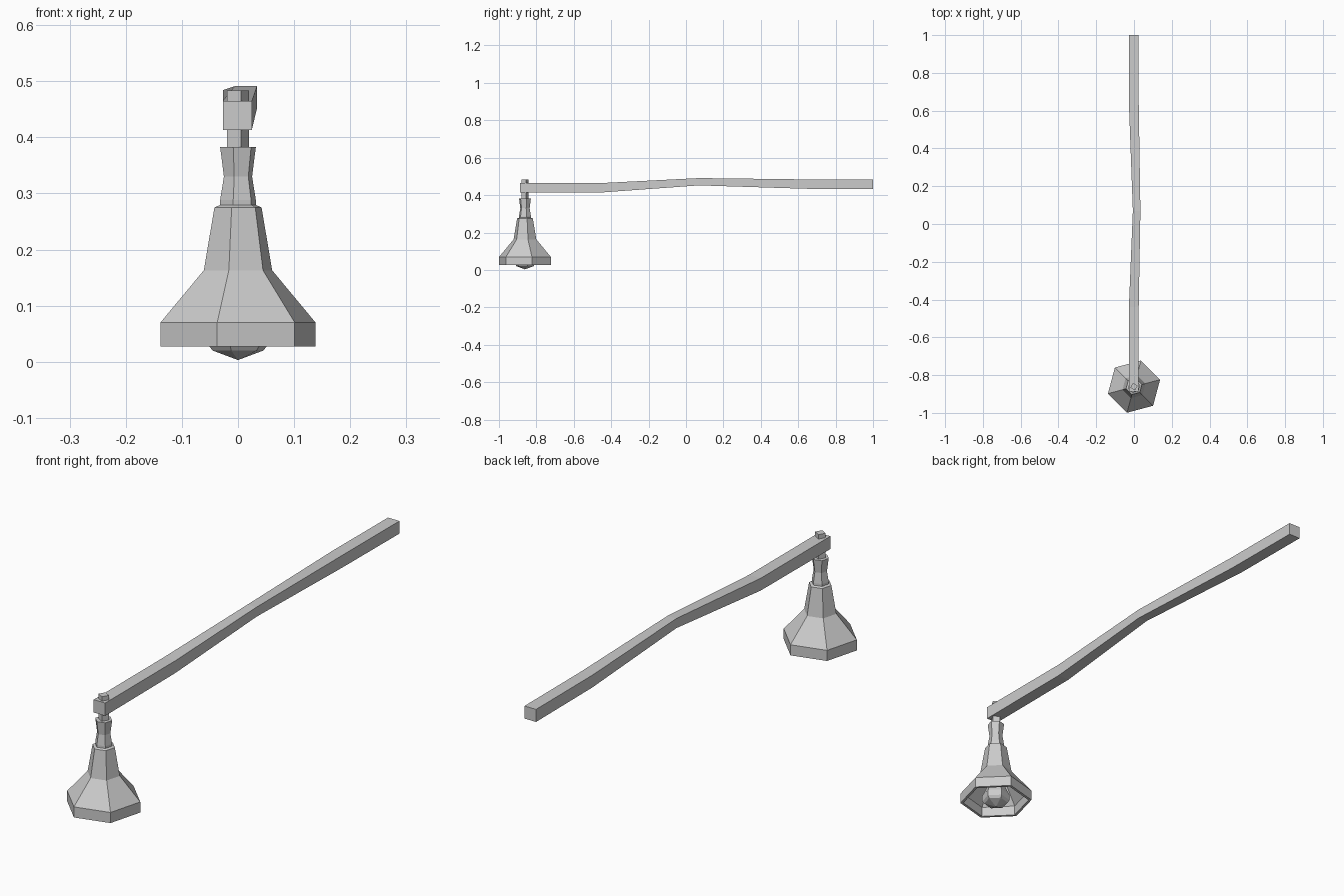
import bpy, bmesh
from math import sin, cos, radians

if "Cube" in bpy.data.objects:
    bpy.data.objects.remove(bpy.data.objects["Cube"])

LAMP_Y = -0.861
TWIST = 15


def finish(name, bm):
    bmesh.ops.recalc_face_normals(bm, faces=bm.faces)
    mesh = bpy.data.meshes.new(name)
    bm.to_mesh(mesh)
    bm.free()
    obj = bpy.data.objects.new(name, mesh)
    bpy.context.collection.objects.link(obj)
    return obj


def loft(name, loops):
    """Skin a list of vertex loops; a loop of one point closes to a tip."""
    bm = bmesh.new()
    rings = [[bm.verts.new(p) for p in loop] for loop in loops]
    n = max(len(r) for r in rings)
    for a, b in zip(rings, rings[1:]):
        for i in range(n):
            j = (i + 1) % n
            quad = [a[i % len(a)], a[j % len(a)], b[j % len(b)], b[i % len(b)]]
            bm.faces.new(list(dict.fromkeys(quad)))
    for end in (rings[0], rings[-1]):
        if len(end) > 2:
            bm.faces.new(end)
    return finish(name, bm)


def turned(name, profile, sides=6):
    """Faceted lathe around the lamp axis from (radius, z) pairs."""
    loops = []
    for r, z in profile:
        angles = [radians(TWIST + 360 * k / sides) for k in range(sides)]
        loops.append([(r * cos(a), LAMP_Y + r * sin(a), z) for a in angles]
                     if r > 0 else [(0, LAMP_Y, z)])
    return loft(name, loops)


# Hollow hexagonal shade: inside wall, rim, outside wall, cap
turned("shade", [
    (0.034, 0.265), (0.053, 0.163), (0.131, 0.068), (0.131, 0.027),
    (0.143, 0.027), (0.143, 0.070), (0.063, 0.163), (0.0435, 0.275),
    (0.034, 0.279)])

# Waisted neck above the shade
turned("neck", [(0.033, 0.276), (0.033, 0.288), (0.026, 0.330), (0.033, 0.383)])

# Low-poly bulb
turned("bulb", [(0, 0.003), (0.047, 0.020), (0.055, 0.030), (0.055, 0.055),
                (0.038, 0.090), (0.025, 0.130)])

# Square stem passing through the arm
turned("stem", [(0.0205, 0.375), (0.0205, 0.483)], sides=4)

# Slightly crooked beam: y, x min, x max, z min, z max
sections = [
    (-0.887, -0.027, 0.025, 0.413, 0.465),
    (-0.44, -0.027, 0.025, 0.415, 0.465),
    (0.07, -0.006, 0.034, 0.452, 0.491),
    (0.64, -0.027, 0.025, 0.434, 0.484),
    (1.0, -0.027, 0.025, 0.432, 0.483)]
loft("beam_arm", [[(x0, y, z0), (x1, y, z0), (x1, y, z1), (x0, y, z1)]
                  for y, x0, x1, z0, z1 in sections])
